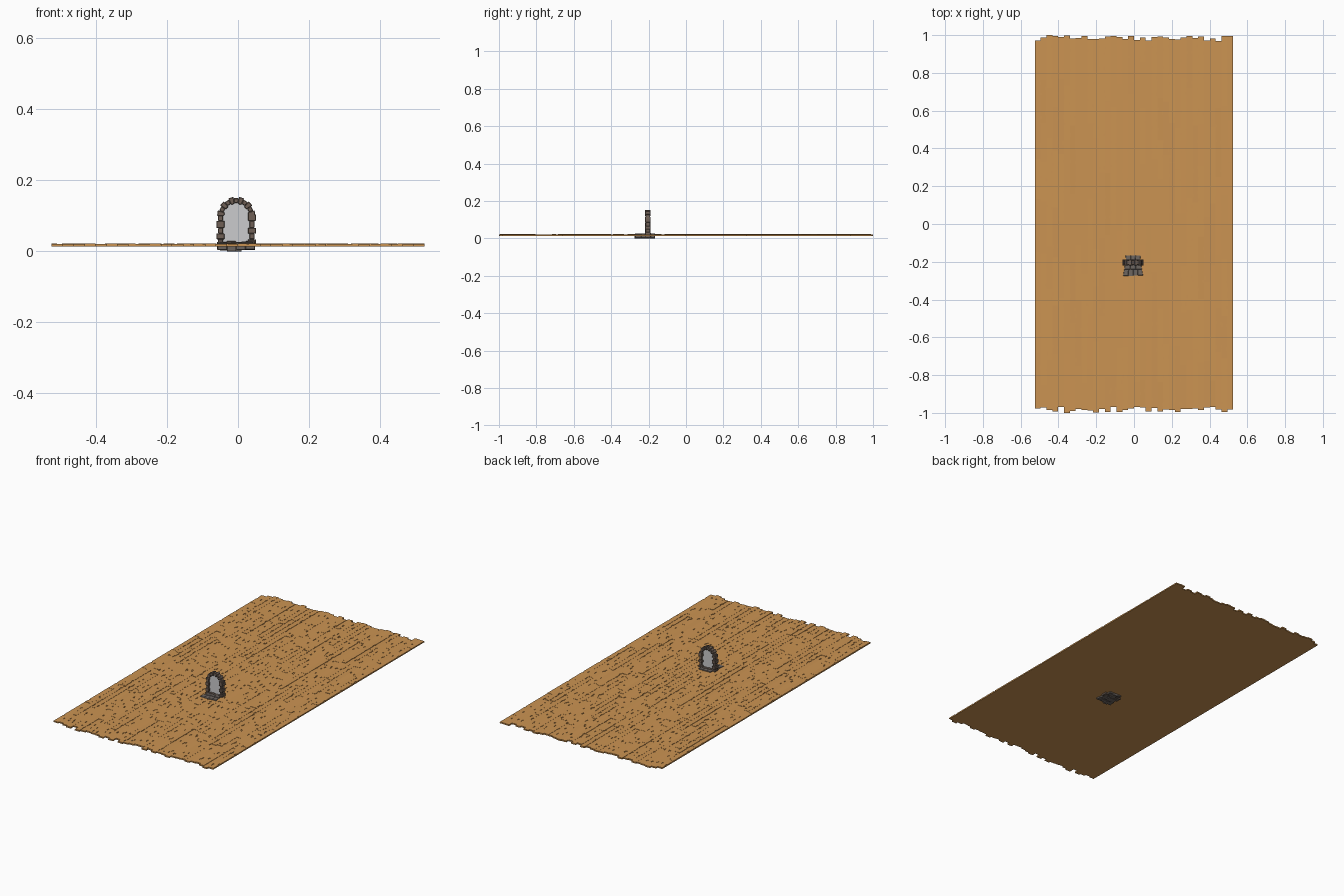
import bpy, bmesh, math, random
from mathutils import Matrix, Vector

if "Cube" in bpy.data.objects:
    bpy.data.objects.remove(bpy.data.objects["Cube"])

random.seed(7)


def material(name, rgb):
    m = bpy.data.materials.new(name)
    m.diffuse_color = (*rgb, 1)
    m.use_nodes = True
    m.node_tree.nodes["Principled BSDF"].inputs["Base Color"].default_value = m.diffuse_color
    return m


WOOD = material("warm wood", (0.60, 0.295, 0.085))
STONE = material("brown stone", (0.16, 0.118, 0.094))
SLAB = material("grey stone", (0.155, 0.132, 0.118))
PANE = material("pale grey pane", (0.60, 0.60, 0.61))


def finish(name, bm, mat, bevel=0):
    bmesh.ops.recalc_face_normals(bm, faces=bm.faces)
    me = bpy.data.meshes.new(name)
    bm.to_mesh(me)
    bm.free()
    me.materials.append(mat)
    ob = bpy.data.objects.new(name, me)
    bpy.context.collection.objects.link(ob)
    if bevel:
        mod = ob.modifiers.new("worn edges", 'BEVEL')
        mod.width, mod.segments = bevel, 1
    return ob


def prism(bm, pts, lo, hi, place):
    """Extrude a 2D outline between lo and hi; place() maps (u, v, w) to 3D."""
    a = [bm.verts.new(place(u, v, lo)) for u, v in pts]
    b = [bm.verts.new(place(u, v, hi)) for u, v in pts]
    bm.faces.new(a)
    bm.faces.new(b)
    n = len(pts)
    for i in range(n):
        j = (i + 1) % n
        bm.faces.new((a[i], a[j], b[j], b[i]))


def rect(x0, x1, y0, y1):
    return [(x0, y0), (x1, y0), (x1, y1), (x0, y1)]


def chipped_board(x0, x1, y0, y1):
    """Board outline with small chips bitten from its long sides."""
    def side(x, inward):
        out = []
        n = max(1, int((y1 - y0) / 0.11))
        step = (y1 - y0) / n
        for i in range(n):
            a = y0 + step * (i + random.uniform(0.1, 0.6))
            b = a + random.uniform(0.01, 0.02)
            d = x + inward * random.uniform(0.003, 0.008)
            if b < y1 - 0.003 and random.random() < 0.75:
                out += [(x, a), (d, a), (d, b), (x, b)]
        return out
    right = side(x1, -1)
    left = side(x0, 1)[::-1]
    return [(x0, y0), (x1, y0)] + right + [(x1, y1), (x0, y1)] + left


# Plank floor: solid lower boards with staggered, chipped boards on top
N, HALF = 34, 0.525
W = 2 * HALF / N
under, top = bmesh.new(), bmesh.new()
for i in range(N):
    x0 = -HALF + i * W
    x1, cx = x0 + W, x0 + W / 2
    ya = -1 if i == 5 else -random.uniform(0.968, 0.998)
    yb = 1 if i == 2 else random.uniform(0.968, 0.998)
    prism(under, rect(x0, x1, ya, yb), 0.0135, 0.0185,
          lambda u, v, w: (u, v, w))
    cuts, y = [ya], ya + random.uniform(0.1, 0.4)
    while y < yb - 0.08:
        cuts.append(y)
        y += random.uniform(0.2, 0.42)
    cuts.append(yb)
    for a, b in zip(cuts, cuts[1:]):
        tilt = random.uniform(-0.05, 0.05)
        lift = random.uniform(-0.0006, 0.0006)
        prism(top, chipped_board(x0, x1, a + 0.0008, b - 0.0008),
              0.0170, 0.0212,
              lambda u, v, w: (u, v, w + lift + tilt * (u - cx)))
finish("floor_underside", under, WOOD)
finish("floor_planks", top, WOOD)

# Archway dimensions
CX, CY, SPRING = -0.005, -0.204, 0.100
R_IN, R_OUT = 0.037, 0.050


def upright(depth):
    """Map (x, z, w) to an upright slab, w being -1..1 through its depth."""
    return lambda u, v, w: (CX + u, CY + w * depth, v)


# Pillar stones, alternately wide and narrow
pillars = bmesh.new()
levels = [0.020, 0.034, 0.050, 0.066, 0.086, 0.104]
for s in (-1, 1):
    for k, (z0, z1) in enumerate(zip(levels, levels[1:])):
        big = (k + (s > 0)) % 2
        r0 = R_IN - (0.004 if big else 0.0)
        r1 = R_OUT + (0.006 if big else 0.001)
        prism(pillars, rect(*sorted((s * r0, s * r1)), z0, z1), -1, 1,
              upright(0.015 if big else 0.012))
finish("arch_pillars", pillars, STONE, 0.0015)

# Wedge stones round the arch
arch = bmesh.new()
M = 11
for k in range(M):
    a0, a1 = math.pi * k / M, math.pi * (k + 1) / M
    big = k % 2 == 0
    r0 = R_IN - (0.003 if big else 0.0)
    r1 = R_OUT + (0.004 if big else 0.0)
    pts = [(r * math.cos(a), SPRING + r * math.sin(a))
           for r, a in ((r0, a0), (r1, a0), (r1, a1), (r0, a1))]
    prism(arch, pts, -1, 1, upright(0.015 if big else 0.012))
finish("arch_stones", arch, STONE, 0.0015)

# Pane filling the doorway, in two mirrored leaves
for s, name in ((-1, "left_pane"), (1, "right_pane")):
    bm = bmesh.new()
    r = R_IN + 0.003
    pts = [(0, 0.022), (s * r, 0.022)]
    pts += [(s * r * math.cos(t * math.pi / 16), SPRING + r * math.sin(t * math.pi / 16))
            for t in range(9)]
    prism(bm, pts, -1, 1, upright(0.002))
    finish(name, bm, PANE)

# Threshold beneath the arch
sill = bmesh.new()
for k in range(4):
    x0 = -0.054 + k * 0.027
    prism(sill, rect(x0, x0 + 0.0265, -0.016, 0.016), 0.004, 0.027 + 0.002 * (k % 2),
          lambda u, v, w: (CX + u, CY + v, w))
finish("threshold", sill, STONE, 0.0015)

# Flagstones fanning out before and behind the doorway
flags = bmesh.new()
for sgn, reach, near, far, rows in ((-1, 0.072, 0.041, 0.053, 2),
                                    (1, 0.040, 0.036, 0.040, 1)):
    for r in range(rows):
        f0, f1 = r / rows, (r + 1) / rows
        cols = 3 + r
        for c in range(cols):
            u0, u1 = -1 + 2 * c / cols, -1 + 2 * (c + 1) / cols
            wob = random.uniform(-0.004, 0.002) if r == rows - 1 else 0
            pts = []
            for u, f in ((u0, f0), (u1, f0), (u1, f1), (u0, f1)):
                half = near + (far - near) * f
                y = f * reach + (wob if f == f1 else 0)
                pts.append((u * half * 0.995, sgn * y))
            hi = 0.026 - 0.002 * r + random.uniform(-0.0015, 0.0015)
            lo = 0.0 if c == 1 else random.uniform(0.002, 0.006)
            prism(flags, pts, lo, hi, lambda u, v, w: (CX + u, CY + v, w))
finish("flagstones", flags, SLAB, 0.0012)
